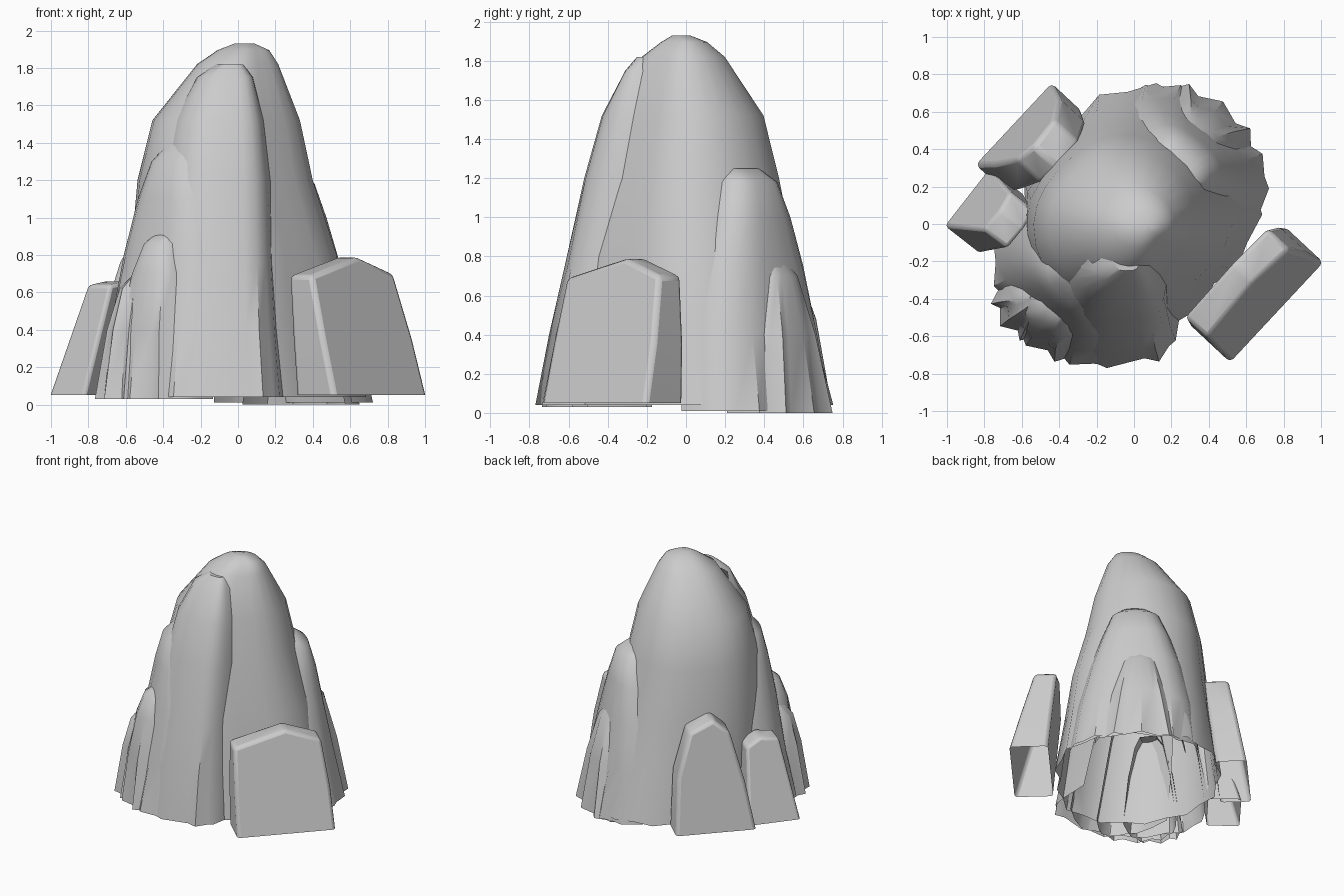
import bpy, bmesh
from math import sin, cos, pi, radians, exp, sqrt, copysign

if "Cube" in bpy.data.objects:
    bpy.data.objects.remove(bpy.data.objects["Cube"])


def finish(bm, name, bevel=0, angle=40):
    bmesh.ops.recalc_face_normals(bm, faces=bm.faces)
    me = bpy.data.meshes.new(name)
    bm.to_mesh(me)
    bm.free()
    ob = bpy.data.objects.new(name, me)
    bpy.context.collection.objects.link(ob)
    bpy.ops.object.select_all(action='DESELECT')
    ob.select_set(True)
    bpy.context.view_layer.objects.active = ob
    bpy.ops.object.shade_smooth_by_angle(angle=radians(angle))
    if bevel:
        m = ob.modifiers.new("Bevel", 'BEVEL')
        m.width, m.segments, m.limit_method = bevel, 2, 'ANGLE'
    return ob


def loft(name, rings, closed):
    # Skin stacked rings, cap the top, leave the bottom open
    bm = bmesh.new()
    vs = [[bm.verts.new(p) for p in r] for r in rings]
    n = len(rings[0])
    for a, b in zip(vs, vs[1:]):
        for i in range(n if closed else n - 1):
            j = (i + 1) % n
            bm.faces.new((a[i], a[j], b[j], b[i]))
    bm.faces.new(vs[-1])
    return finish(bm, name)


def jag(i, z):
    # Vertical ridges that fade with height
    return 1 - (0.06 if i % 2 else 0) * max(0, 1 - z / 0.9)


def peak(name, levels, n=26):
    rings = []
    for z, x0, x1, y0, y1 in levels:
        ring = []
        for i in range(n):
            a = 2 * pi * i / n
            d = (a + pi / 4 + pi) % (2 * pi) - pi
            e = a - 3 * pi / 4
            # Flattened cliffs at front right and back left
            f = jag(i, z) * (1 - 0.17 * exp(-(d / 0.55) ** 2)
                             - 0.07 * exp(-(e / 0.5) ** 2))
            cx, cy = (x0 + x1) / 2, (y0 + y1) / 2
            ring.append((cx + (x1 - x0) / 2 * cos(a) * f,
                         cy + (y1 - y0) / 2 * sin(a) * f, z))
        rings.append(ring)
    return loft(name, rings, True)


def buttress(name, deg, levels, p=(0.75, 0.75), n=13):
    # Open arched shell facing deg, its ends tucked just inside the peak;
    # levels are (z, reach, side min, side max), p squares off each side
    d = radians(deg)
    rings = []
    for z, out, w0, w1 in levels:
        w = max(abs(w0), abs(w1))
        back = sqrt(max(0.01, (0.61 - 0.17 * z) ** 2 - w * w))
        back = min(back, out - 0.1)
        ring = []
        for i in range(n):
            t = -pi / 2 + pi * i / (n - 1)
            q = p[0] if t < 0 else p[1]
            s = copysign(abs(sin(t)) ** q, t)
            r = back + (out * jag(i, z) - back) * max(cos(t), 0) ** q
            u = (w0 + w1) / 2 + (w1 - w0) / 2 * s
            ring.append((r * cos(d) - u * sin(d), r * sin(d) + u * cos(d), z))
        rings.append(ring)
    return loft(name, rings, False)


def slab(name, deg, profile, outer, inner, bevel=0.025):
    # Leaning slab: (side, z) profile, outer/inner distance at base and top
    d = radians(deg)
    top = max(z for _, z in profile)
    bm = bmesh.new()
    sides = []
    for lo, hi in (outer, inner):
        row = []
        for u, z in profile:
            r = lo + (hi - lo) * (z - 0.05) / (top - 0.05)
            row.append(bm.verts.new((r * cos(d) - u * sin(d),
                                     r * sin(d) + u * cos(d), z)))
        sides.append(row)
    a, b = sides
    bm.faces.new(a)
    bm.faces.new(b[::-1])
    for i in range(len(a) - 1):
        bm.faces.new((a[i], b[i], b[i + 1], a[i + 1]))
    return finish(bm, name, bevel, 50)


# Central peak
peak("main_peak", [
    (0.04, -0.62, 0.70, -0.66, 0.76), (0.45, -0.60, 0.61, -0.60, 0.65),
    (0.80, -0.58, 0.54, -0.55, 0.56), (1.20, -0.54, 0.41, -0.48, 0.48),
    (1.52, -0.46, 0.34, -0.39, 0.40), (1.82, -0.22, 0.22, -0.23, 0.20),
    (1.895, -0.11, 0.17, -0.13, 0.11), (1.93, -0.02, 0.09, -0.07, 0.02)])

# Front shoulder, rounded on the left and sharp on the right
buttress("front_shoulder", -90, [
    (0.04, 0.77, -0.54, 0.25), (0.40, 0.70, -0.51, 0.22),
    (0.75, 0.62, -0.47, 0.20), (1.20, 0.52, -0.42, 0.18),
    (1.52, 0.43, -0.35, 0.14), (1.75, 0.31, -0.22, 0.08),
    (1.82, 0.25, -0.12, 0.03)], p=(0.8, 0.5))

# Stepped buttresses at front left and back right
steps = [
    ("front_left_high_step", -136, [
        (0.04, 0.82, -0.48, 0.50), (0.40, 0.74, -0.44, 0.44),
        (0.80, 0.66, -0.37, 0.37), (1.10, 0.60, -0.28, 0.28),
        (1.30, 0.55, -0.19, 0.19), (1.39, 0.47, -0.11, 0.11)]),
    ("front_left_middle_step", -131, [
        (0.03, 0.87, -0.30, 0.28), (0.40, 0.82, -0.25, 0.22),
        (0.70, 0.76, -0.19, 0.17), (0.86, 0.70, -0.13, 0.12),
        (0.92, 0.62, -0.08, 0.08)]),
    ("front_left_low_step", -142, [
        (0.03, 0.90, -0.22, 0.20), (0.40, 0.84, -0.17, 0.15),
        (0.62, 0.78, -0.11, 0.10), (0.70, 0.70, -0.06, 0.06)]),
    ("back_right_high_step", 50, [
        (0.01, 0.77, -0.48, 0.48), (0.40, 0.69, -0.42, 0.44),
        (0.75, 0.62, -0.33, 0.36), (1.00, 0.57, -0.24, 0.27),
        (1.18, 0.52, -0.17, 0.19), (1.25, 0.43, -0.11, 0.12)]),
    ("back_right_low_step", 54, [
        (0.0, 0.81, -0.34, 0.34), (0.40, 0.74, -0.24, 0.24),
        (0.70, 0.66, -0.15, 0.15), (0.82, 0.57, -0.08, 0.08)]),
]
for name, deg, levels in steps:
    buttress(name, deg, levels)

# Loose leaning slabs
slab("right_slab", -43,
     [(-0.19, 0.05), (-0.19, 0.35), (-0.18, 0.69), (0.21, 0.79),
      (0.47, 0.70), (0.52, 0.35), (0.54, 0.05)],
     (0.88, 0.68), (0.60, 0.53))
slab("back_left_slab", 137,
     [(-0.25, 0.05), (-0.22, 0.48), (-0.12, 0.80), (0.06, 0.88),
      (0.18, 0.78), (0.28, 0.40), (0.345, 0.05)],
     (0.835, 0.68), (0.61, 0.50))
slab("left_slab", 142,
     [(0.24, 0.05), (0.27, 0.60), (0.38, 0.66), (0.52, 0.64), (0.63, 0.05)],
     (0.79, 0.61), (0.55, 0.45), 0.02)
